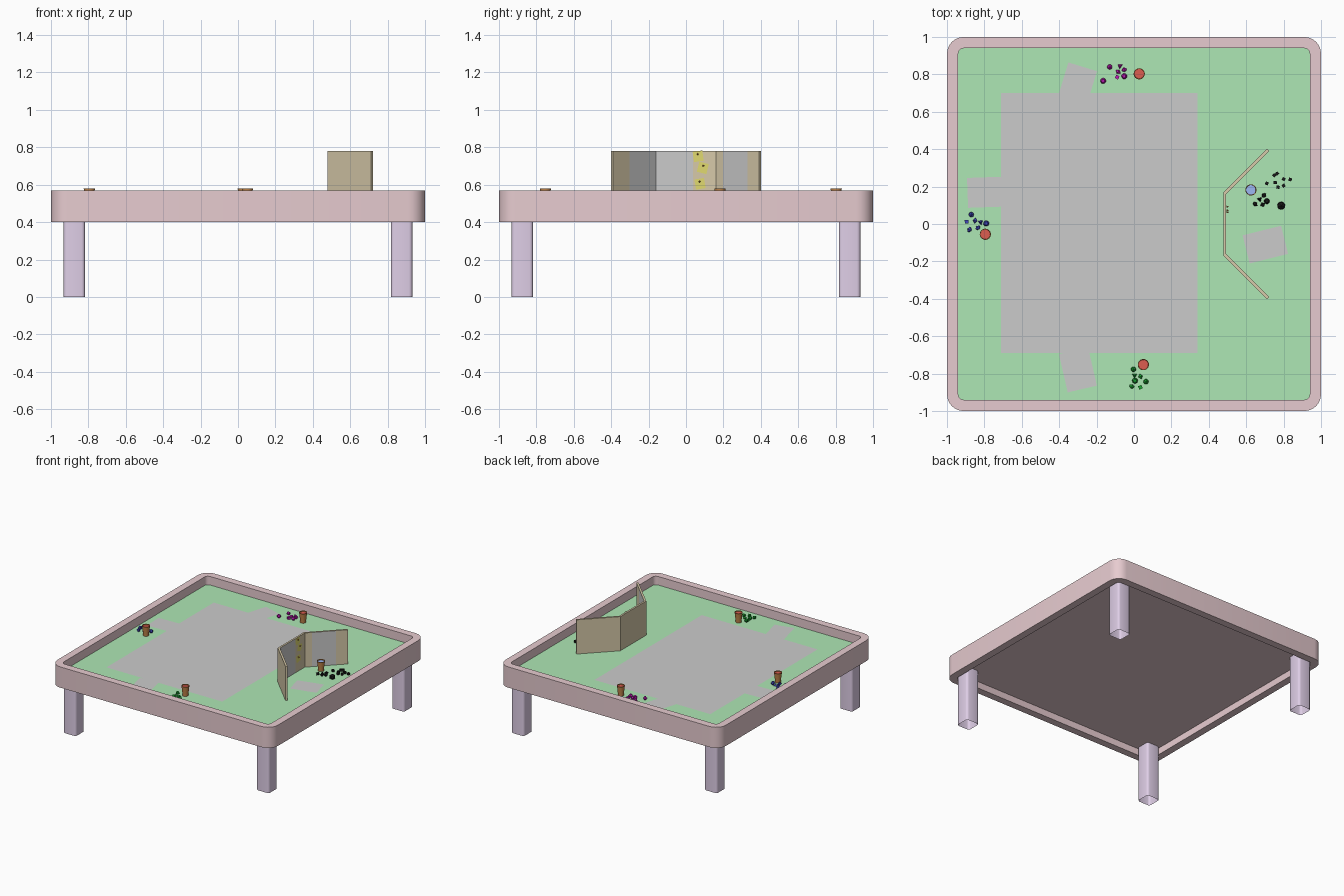
import bpy, bmesh, math, random
from mathutils import Matrix, Vector

if "Cube" in bpy.data.objects:
    bpy.data.objects.remove(bpy.data.objects["Cube"])

random.seed(4)
FLOOR = 0.5


def mat(name, r, g, b):
    m = bpy.data.materials.new(name)
    m.diffuse_color = (r, g, b, 1)
    m.use_nodes = True
    m.node_tree.nodes["Principled BSDF"].inputs["Base Color"].default_value = m.diffuse_color
    return m


PINK = mat("painted_wood", 0.80, 0.60, 0.63)
LILAC = mat("leg_paint", 0.74, 0.62, 0.80)
FELT = mat("felt", 0.42, 0.80, 0.46)
CARD = mat("card", 0.68, 0.59, 0.40)
YELLOW = mat("note_yellow", 0.75, 0.70, 0.16)
BROWN = mat("clay", 0.55, 0.24, 0.07)
RED = mat("red_drink", 0.72, 0.11, 0.08)
BLUE = mat("blue_drink", 0.34, 0.48, 0.90)
DICE = {"purple": mat("purple", 0.50, 0.01, 0.45), "blue": mat("navy", 0.05, 0.06, 0.50),
        "green": mat("green", 0.01, 0.36, 0.03), "black": mat("black", 0.01, 0.01, 0.01)}


def finish(name, bm, material=None, smooth=False):
    bmesh.ops.recalc_face_normals(bm, faces=bm.faces)
    me = bpy.data.meshes.new(name)
    bm.to_mesh(me)
    bm.free()
    ob = bpy.data.objects.new(name, me)
    bpy.context.collection.objects.link(ob)
    if material:
        me.materials.append(material)
    if smooth:
        bpy.ops.object.select_all(action='DESELECT')
        ob.select_set(True)
        bpy.context.view_layer.objects.active = ob
        bpy.ops.object.shade_smooth_by_angle(angle=math.radians(35))
    return ob


def rounded(h, r, z, cx=0, cy=0, seg=6):
    pts = []
    for q, (sx, sy) in enumerate(((1, 1), (-1, 1), (-1, -1), (1, -1))):
        for i in range(seg + 1):
            a = math.pi / 2 * (q + i / seg)
            pts.append((cx + sx * (h - r) + r * math.cos(a), cy + sy * (h - r) + r * math.sin(a), z))
    return pts


def loft(bm, loops, closed=False):
    rings = [[bm.verts.new(p) for p in lp] for lp in loops]
    pairs = list(zip(rings, rings[1:])) + ([(rings[-1], rings[0])] if closed else [])
    for a, b in pairs:
        n = len(a)
        for i in range(n):
            bm.faces.new((a[i], a[(i + 1) % n], b[(i + 1) % n], b[i]))
    return rings


# table rim with recessed underside
bm = bmesh.new()
rings = loft(bm, [rounded(.94, .03, .455), rounded(.94, .03, .40), rounded(1, .09, .40),
                  rounded(1, .09, .57), rounded(.94, .03, .57), rounded(.94, .03, FLOOR)])
bm.faces.new(rings[0])
finish("table_frame", bm, PINK, True)

# felt playing surface
bm = bmesh.new()
bm.faces.new([bm.verts.new(p) for p in rounded(.94, .03, FLOOR)])
finish("felt", bm, FELT)

# hollow legs
for i, (x, y) in enumerate(((-1, -1), (1, -1), (1, 1), (-1, 1))):
    bm = bmesh.new()
    loft(bm, [rounded(.057, .018, z, x * .875, y * .875, 3) for z in (0, .455)])
    finish("leg_%d" % i, bm, LILAC, True)


def sheet(name, w, h, matrix, material=None):
    bm = bmesh.new()
    bmesh.ops.create_grid(bm, x_segments=1, y_segments=1, size=.5)
    bm.transform(matrix @ Matrix.Diagonal((w, h, 1, 1)))
    return finish(name, bm, material)


# map and character sheets
sheet("map", 1.05, 1.39, Matrix.Translation((-.185, .005, FLOOR + .0018)))
for i, (x, y, deg, w, h) in enumerate(((-.305, .74, -17, .16, .21), (-.785, .17, 2, .21, .16),
                                       (-.30, -.78, 13, .16, .21), (.702, -.11, 14, .212, .155))):
    sheet("sheet_%d" % i, w, h,
          Matrix.Translation((x, y, FLOOR + .001)) @ Matrix.Rotation(math.radians(deg), 4, 'Z'))

# folding screen
path = [(.712, -.402), (.478, -.168), (.478, .168), (.712, .402)]
inner = [(.723, -.391), (.493, -.161), (.493, .161), (.723, .391)]
bm = bmesh.new()
outline = path + inner[::-1]
rings = loft(bm, [[(x, y, z) for x, y in outline] for z in (FLOOR, .78)])
for k in (0, 1):
    n = len(outline)
    for i in range(3):
        bm.faces.new((rings[k][i], rings[k][i + 1], rings[k][n - 2 - i], rings[k][n - 1 - i]))
finish("screen", bm, CARD)

# grey pages on the inner side of each panel (start and end as fractions)
for i, (a, b) in enumerate(((.38, 1), (0, .62), (.16, .73))):
    p, q = Vector(inner[i]), Vector(inner[i + 1])
    c, d = p.lerp(q, (a + b) / 2), q - p
    sheet("screen_page_%d" % i, d.length * (b - a) * .99, .278,
          Matrix.Translation((c.x, c.y, .64)) @ Matrix.Rotation(math.atan2(d.y, d.x), 4, 'Z')
          @ Matrix.Translation((0, -.001, 0)) @ Matrix.Rotation(math.pi / 2, 4, 'X'))

# pinned notes
for i, (y, z, deg) in enumerate(((.065, .752, 8), (.09, .69, -14), (.075, .605, 10))):
    m = Matrix.Translation((.4955, y, z)) @ Matrix.Rotation(math.radians(deg), 4, 'X')
    sheet("note_%d" % i, .055, .052, m @ Matrix.Rotation(math.pi / 2, 4, 'Y'), YELLOW)
    bm = bmesh.new()
    bmesh.ops.create_cone(bm, segments=8, radius1=.005, radius2=.003, depth=.01, cap_ends=True)
    bm.transform(m @ Matrix.Translation((.005, 0, .012)) @ Matrix.Rotation(math.pi / 2, 4, 'Y'))
    finish("pin_%d" % i, bm, BROWN)


# drinking cups
def circle(x, y, r, z, n=24):
    return [(x + r * math.cos(2 * math.pi * i / n), y + r * math.sin(2 * math.pi * i / n), z) for i in range(n)]


for i, (x, y, m) in enumerate(((.028, .803, RED), (-.795, -.055, RED), (.05, -.752, RED), (.625, .182, BLUE))):
    bm = bmesh.new()
    rings = loft(bm, [circle(x, y, r, z) for r, z in
                      ((.022, FLOOR), (.024, .53), (.030, .58), (.027, .58), (.025, .565))])
    bm.faces.new(rings[0])
    finish("cup_%d" % i, bm, BROWN, True)
    bm = bmesh.new()
    bm.faces.new([bm.verts.new(p) for p in circle(x, y, .0262, .573)])
    finish("drink_%d" % i, bm, m)


# polyhedral dice
def die(name, sides, x, y, material, r=.0155):
    bm = bmesh.new()
    if sides == 4:
        bmesh.ops.create_cone(bm, segments=3, radius1=r, radius2=0, depth=r * 1.4, cap_ends=True)
    elif sides == 6:
        bmesh.ops.create_cube(bm, size=r * 1.25)
    elif sides in (8, 10):
        bmesh.ops.create_uvsphere(bm, u_segments=sides // 2, v_segments=2, radius=r)
    else:
        bmesh.ops.create_icosphere(bm, subdivisions=1, radius=r)
        if sides == 12:
            pts = [f.calc_center_median().normalized() * r for f in bm.faces]
            bm.clear()
            bmesh.ops.convex_hull(bm, input=[bm.verts.new(p) for p in pts])
            bmesh.ops.dissolve_limit(bm, angle_limit=.05, verts=bm.verts, edges=bm.edges)
    if sides in (8, 10):
        bm.transform(Matrix.Rotation(.9, 4, 'X'))
    bm.transform(Matrix.Rotation(random.uniform(0, 6.28), 4, 'Z'))
    low = min(v.co.z for v in bm.verts)
    bm.transform(Matrix.Translation((x, y, FLOOR - low)))
    finish(name, bm, material)


sets = {
    "purple": ((12, -.165, .765), (20, -.13, .84), (8, -.085, .815), (4, -.075, .845), (10, -.052, .825),
               (12, -.052, .79), (6, -.09, .785)),
    "blue": ((20, -.87, .05), (6, -.895, .012), (8, -.85, .018), (4, -.82, .01), (12, -.79, .003),
             (10, -.88, -.03), (10, -.835, -.02)),
    "green": ((20, -.003, -.777), (10, -.012, -.868), (4, .003, -.81), (8, .035, -.815), (12, .005, -.838),
              (20, .064, -.843), (6, .034, -.873)),
    "black": ((10, .695, .153), (12, .71, .122), (10, .648, .107), (4, .672, .132), (8, .688, .104)),
}
for colour, dice in sets.items():
    for i, (s, x, y) in enumerate(dice):
        die("%s_die_%d" % (colour, i), s, x, y, DICE[colour])
for i, (x, y) in enumerate(((.765, .27), (.71, .217), (.755, .222), (.80, .24), (.77, .197), (.80, .205),
                            (.835, .238), (.75, .26))):
    die("black_cube_%d" % i, 6, x, y, DICE["black"], .0135)
die("large_die", 20, .787, .098, DICE["black"], .024)
